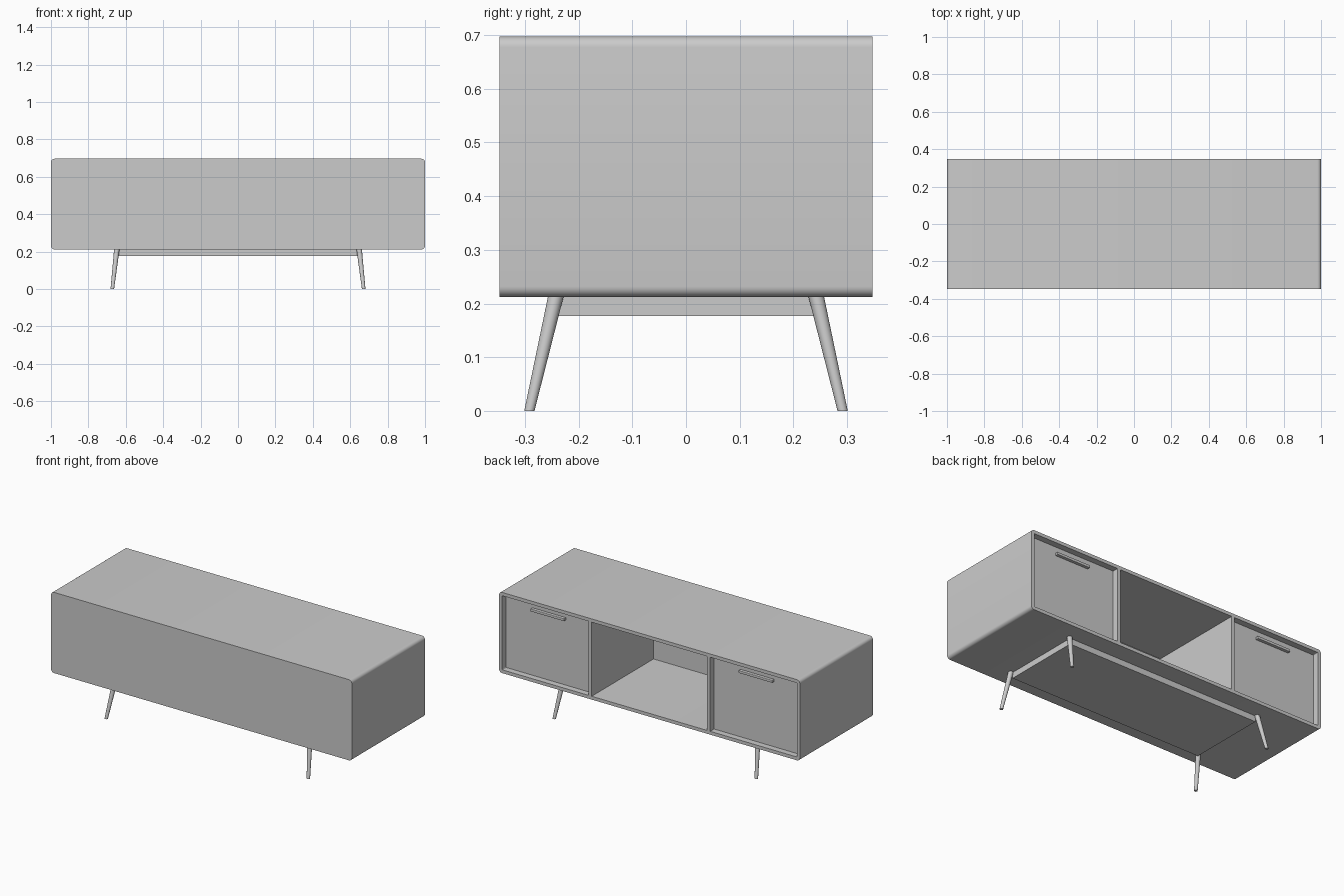
import bpy, bmesh, math
from mathutils import Vector

if "Cube" in bpy.data.objects:
    bpy.data.objects.remove(bpy.data.objects["Cube"])

W, D = 1.0, 0.347            # half width, half depth
Z0, Z1 = 0.212, 0.697        # carcase bottom and top
T = 0.02                     # board thickness


def finish(name, bm, smooth=False):
    bmesh.ops.recalc_face_normals(bm, faces=bm.faces)
    me = bpy.data.meshes.new(name)
    bm.to_mesh(me)
    bm.free()
    ob = bpy.data.objects.new(name, me)
    bpy.context.collection.objects.link(ob)
    if smooth:
        bpy.ops.object.select_all(action='DESELECT')
        ob.select_set(True)
        bpy.context.view_layer.objects.active = ob
        bpy.ops.object.shade_smooth_by_angle(angle=math.radians(35))
    return ob


def box(name, x0, x1, y0, y1, z0, z1):
    bm = bmesh.new()
    bmesh.ops.create_cube(bm, size=1)
    for v in bm.verts:
        v.co = Vector(((x0 + x1) / 2 + v.co.x * (x1 - x0),
                       (y0 + y1) / 2 + v.co.y * (y1 - y0),
                       (z0 + z1) / 2 + v.co.z * (z1 - z0)))
    return finish(name, bm)


def rounded_rect(hx, z0, z1, r, seg=6):
    pts = []
    corners = ((hx - r, z1 - r), (-hx + r, z1 - r), (-hx + r, z0 + r), (hx - r, z0 + r))
    for i, (cx, cz) in enumerate(corners):
        for k in range(seg + 1):
            a = math.pi / 2 * (i + k / seg)
            pts.append((cx + r * math.cos(a), cz + r * math.sin(a)))
    return pts


def skin(name, loops):
    # bridge a chain of equal loops and cap both ends
    bm = bmesh.new()
    rings = [[bm.verts.new(p) for p in loop] for loop in loops]
    n = len(rings[0])
    for a, b in zip(rings, rings[1:]):
        for i in range(n):
            j = (i + 1) % n
            bm.faces.new((a[i], a[j], b[j], b[i]))
    bm.faces.new(rings[0])
    bm.faces.new(rings[-1])
    return finish(name, bm, smooth=True)


# carcase: rounded shell, closed at the front, open toward +y
outer = rounded_rect(W, Z0, Z1, 0.02)
inner = rounded_rect(W - T, Z0 + T, Z1 - T, 0.004)
skin("carcase", [
    [(x, -D, z) for x, z in outer],
    [(x, D, z) for x, z in outer],
    [(x, D, z) for x, z in inner],
    [(x, -0.24, z) for x, z in inner],
])

# base slab between the legs
box("base_slab", -0.64, 0.64, -0.237, 0.237, 0.177, Z0)

for s, side in ((-1, "left"), (1, "right")):
    # divider and recessed door
    xa, xb = sorted((s * 0.384, s * 0.404))
    box(side + "_divider", xa, xb, -0.24, D, Z0 + T, Z1 - T)
    xa, xb = sorted((s * 0.404, s * (W - T)))
    box(side + "_door", xa, xb, 0.29, 0.31, Z0 + T, Z1 - T)

    # bar handle near the top of the door
    c = s * 0.692
    handle = box(side + "_handle", c - 0.112, c + 0.112, 0.31, 0.33, 0.623, 0.639)
    bev = handle.modifiers.new("soft_edges", 'BEVEL')
    bev.width = 0.003
    bev.segments = 2

    # splayed tapered legs
    for t, end in ((-1, "front"), (1, "back")):
        loops = []
        for x, y, z, r in ((0.672, 0.2915, 0, 0.0095), (0.648, 0.2425, Z0, 0.0145)):
            loops.append([(s * x + r * math.cos(math.tau * k / 24),
                           t * y + r * math.sin(math.tau * k / 24), z) for k in range(24)])
        skin(f"{end}_{side}_leg", loops)
